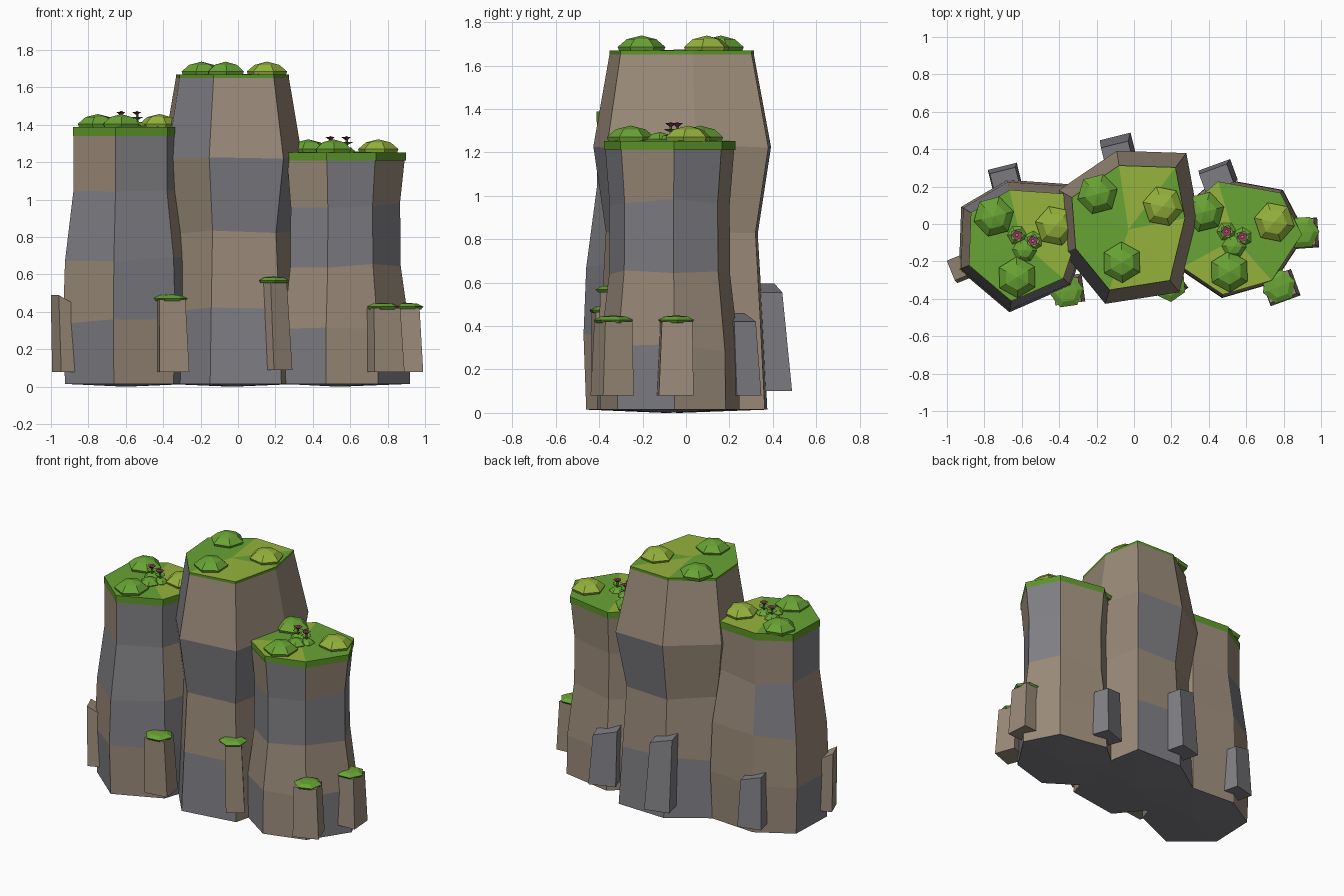
import bpy, bmesh, math, random
from mathutils import Vector, Matrix

random.seed(4)
if "Cube" in bpy.data.objects:
    bpy.data.objects.remove(bpy.data.objects["Cube"])


def material(name, r, g, b):
    m = bpy.data.materials.new(name)
    m.use_nodes = True
    m.diffuse_color = (r, g, b, 1)
    bsdf = next(n for n in m.node_tree.nodes if n.type == 'BSDF_PRINCIPLED')
    bsdf.inputs["Base Color"].default_value = (r, g, b, 1)
    bsdf.inputs["Roughness"].default_value = 0.9
    return m


BROWN = material("brown rock", 0.33, 0.26, 0.195)
GREY = material("grey rock", 0.215, 0.215, 0.235)
GREEN = material("grass green", 0.14, 0.37, 0.035)
LIME = material("light grass", 0.30, 0.45, 0.045)
RIM = material("grass rim", 0.11, 0.30, 0.022)
PINK = material("flower pink", 0.32, 0.04, 0.12)
ROSE = material("flower centre", 0.60, 0.25, 0.22)


def finish(bm, name, mats):
    bmesh.ops.recalc_face_normals(bm, faces=bm.faces[:])
    mesh = bpy.data.meshes.new(name)
    bm.to_mesh(mesh)
    bm.free()
    for m in mats:
        mesh.materials.append(m)
    ob = bpy.data.objects.new(name, mesh)
    bpy.context.collection.objects.link(ob)
    return ob


def skin(bm, low, high):
    """Quads between two rings of vertices."""
    n = len(low)
    return [bm.faces.new((low[i], low[(i + 1) % n], high[(i + 1) % n], high[i]))
            for i in range(n)]


def fan(bm, ring, tip):
    n = len(ring)
    return [bm.faces.new((ring[i], ring[(i + 1) % n], tip)) for i in range(n)]


# Rock pillar: a seven-sided outline scaled at each level, with patchwork rows
def pillar(name, outline, centre, levels, rows, grass, thick):
    bm = bmesh.new()
    c = Vector(centre)
    rings = []
    for k, (z, s) in enumerate(levels):
        wobble = 0.018 if 0 < k < len(levels) - 1 else 0
        ring = []
        for p in outline:
            q = c + (Vector(p) - c) * s
            ring.append(bm.verts.new((q.x, q.y, z + random.uniform(-wobble, wobble))))
        rings.append(ring)
    for low, high, row in zip(rings, rings[1:], rows):
        for f, tone in zip(skin(bm, low, high), row):
            f.material_index = int(tone == "g")
    base = bm.verts.new((c.x, c.y, 0))
    for f in fan(bm, rings[0], base):
        f.material_index = 1
    bm.faces.new(rings[-1])
    finish(bm, name, (BROWN, GREY))

    # Grass slab with a two-tone top
    top = levels[-1][0]
    bm = bmesh.new()
    slab = []
    for z in (top - thick, top + 0.003):
        slab.append([bm.verts.new((*(c + (Vector(p) - c) * 1.008), z)) for p in outline])
    for f in skin(bm, *slab):
        f.material_index = 2
    for f, tone in zip(fan(bm, slab[1], bm.verts.new((c.x, c.y, top + 0.008))), grass):
        f.material_index = int(tone == "l")
    finish(bm, name + "_grass", (GREEN, LIME, RIM))


# Faceted dome built from rings of (radius, height)
def dome(name, x, y, z, rings, tip, mat, sides=6, turn=0.0):
    bm = bmesh.new()
    loops = []
    for r, h in rings:
        loops.append([bm.verts.new((x + r * math.cos(turn + math.tau * i / sides),
                                    y + r * math.sin(turn + math.tau * i / sides), z + h))
                      for i in range(sides)])
    for a, b in zip(loops, loops[1:]):
        skin(bm, a, b)
    fan(bm, loops[-1], bm.verts.new((x, y, z + tip)))
    bm.faces.new(loops[0])
    return finish(bm, name, (mat,))


def bush(name, x, y, z, mat, turn, s=1.0):
    rings = [(r * s, h * s) for r, h in ((0.10, -0.005), (0.11, 0.02), (0.068, 0.056))]
    dome(name, x, y, z, rings, 0.073 * s, mat, 6, turn)


# Leaning four-sided boulder with a sloped top and an optional grass cap
def boulder(name, foot, head, size, turn, z0, z1, mat, slope=0.0, cap=False):
    bm = bmesh.new()
    rot = Matrix.Rotation(math.radians(turn), 2)
    rings = []
    for (cx, cy), z, s, tilt in ((foot, z0, 1.0, 0), (head, z1, 0.88, slope)):
        ring = []
        for sx, sy in ((-1, -1), (1, -1), (1, 1), (-1, 1)):
            p = rot @ Vector((sx * size[0] * s / 2, sy * size[1] * s / 2))
            ring.append(bm.verts.new((cx + p.x, cy + p.y, z + sx * tilt)))
        rings.append(ring)
    skin(bm, *rings)
    bm.faces.new(rings[0])
    bm.faces.new(rings[1])
    finish(bm, name, (mat,))
    if cap:
        dome(name + "_grass", *head, z1, [(0.08, -0.006), (0.092, 0.008), (0.06, 0.024)],
             0.029, GREEN, 6, math.radians(turn))


# The three pillars; each row runs counter-clockwise from the front corner
pillar("left_pillar",
       [(-.655, -.41), (-.38, -.29), (-.30, -.05), (-.38, .16), (-.665, .18), (-.87, .06), (-.88, -.22)],
       (-.60, -.10),
       [(.015, 1.16), (.35, 1.2), (.68, 1.16), (1.04, 1.0), (1.385, 1.0)],
       ["bgbbbgg", "ggbbbbb", "gbbbgbg", "ggbbbgb"], "dllldgd", .045)
pillar("centre_pillar",
       [(-.13, -.35), (.19, -.30), (.27, .03), (.22, .30), (-.08, .31), (-.33, .14), (-.31, -.13)],
       (-.03, -.03),
       [(.015, 1.19), (.42, 1.13), (.83, 1.06), (1.23, 1.24), (1.665, 1.0)],
       ["gbbggbg", "bbbbbbb", "ggbgbbb", "bbbbbbg"], "lldlddd", .018)
pillar("right_pillar",
       [(.475, -.375), (.735, -.30), (.895, -.055), (.78, .165), (.45, .225), (.27, .07), (.26, -.23)],
       (.54, -.08),
       [(.015, 1.07), (.30, 1.06), (.64, .93), (.97, .92), (1.25, 1.0)],
       ["bgbbbbg", "bbbbbbb", "gggbbbg", "gbgbbbb"], "ldddldl", .04)

# Three bushes on each pillar
for side, z, spots in (
        ("left", 1.385, [(-.75, .04), (-.625, -.285), (-.42, -.01)]),
        ("centre", 1.665, [(-.195, .16), (-.065, -.205), (.155, .095)]),
        ("right", 1.25, [(.375, .065), (.51, -.255), (.75, .01)])):
    for i, (x, y) in enumerate(spots):
        bush(f"{side}_bush_{i + 1}", x, y, z, LIME if i == 2 else GREEN, 0.25 + 0.3 * i)

# Flower clumps: three small tufts, two of them in bloom
for side, x, y, z in (("left", -.585, -.075, 1.385), ("right", .535, -.055, 1.25)):
    for i, (dx, dy) in enumerate(((-.04, .015), (.045, -.015), (0, -.065))):
        px, py = x + dx, y + dy
        bush(f"{side}_tuft_{i + 1}", px, py, z, GREEN, 0.5 * i, 0.48 if i < 2 else 0.6)
        if i < 2:
            dome(f"{side}_stem_{i + 1}", px, py, z, [(.007, .02), (.007, .07)], .075, RIM, 5)
            dome(f"{side}_leaves_{i + 1}", px, py, z, [(.012, .045), (.036, .058)], .052, GREEN, 5)
            dome(f"{side}_flower_{i + 1}", px, py, z, [(.008, .07), (.028, .085)], .079, PINK, 5, .6)
            dome(f"{side}_flower_centre_{i + 1}", px, py, z, [(.01, .079), (.009, .087)], .09, ROSE, 5)

# Grass-topped boulders around the front and right
boulder("front_left_boulder", (-.35, -.35), (-.36, -.36), (.16, .15), 8, .08, .465, BROWN, 0, True)
boulder("front_centre_boulder", (.21, -.33), (.19, -.325), (.12, .11), 35, .09, .56, BROWN, 0, True)
boulder("front_right_boulder", (.785, -.34), (.775, -.335), (.17, .15), 20, .08, .42, BROWN, 0, True)
boulder("right_boulder", (.91, -.05), (.90, -.045), (.15, .16), 4, .08, .42, BROWN, 0, True)

# Bare boulders at the left and back
boulder("left_boulder", (-.93, -.24), (-.945, -.235), (.085, .13), 22, .08, .47, BROWN, -.02)
boulder("back_centre_boulder", (-.085, .405), (-.09, .37), (.17, .13), 14, .10, .575, GREY, -.02)
boulder("back_left_boulder", (-.69, .25), (-.69, .235), (.16, .12), 14, .08, .42, GREY, -.02)
boulder("back_right_boulder", (.45, .26), (.44, .245), (.18, .12), 20, .08, .44, GREY, -.02)
